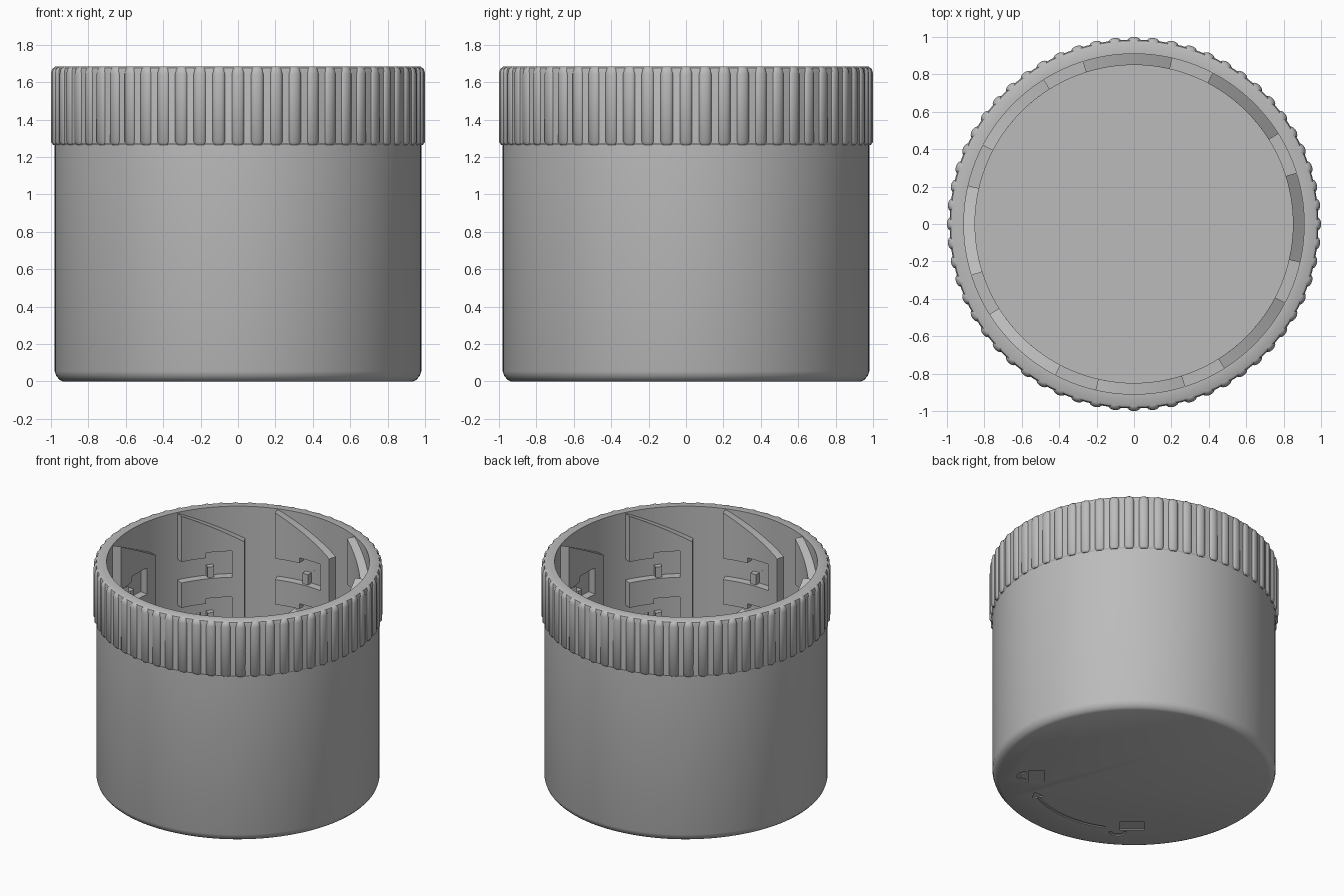
import bpy, bmesh
from math import sin, cos, radians, pi

cube = bpy.data.objects.get("Cube")
if cube:
    bpy.data.objects.remove(cube)

grey = bpy.data.materials.new("mid_grey")
grey.use_nodes = True
grey.diffuse_color = (0.5, 0.5, 0.5, 1)
grey.node_tree.nodes["Principled BSDF"].inputs["Base Color"].default_value = (0.5, 0.5, 0.5, 1)

HEIGHT, RING_Z = 1.685, 1.265
WALL_IN, PAD_IN, LEDGE = 0.91, 0.85, 0.6


def finish(name, bm):
    bmesh.ops.recalc_face_normals(bm, faces=bm.faces)
    mesh = bpy.data.meshes.new(name)
    bm.to_mesh(mesh)
    bm.free()
    mesh.materials.append(grey)
    obj = bpy.data.objects.new(name, mesh)
    bpy.context.collection.objects.link(obj)
    return obj


def loft(bm, rings, closed=True):
    """Skin closed rings of points and cap both ends."""
    rows = [[bm.verts.new(p) for p in ring] for ring in rings]
    n = len(rows[0])
    for a, b in zip(rows, rows[1:]):
        for i in range(n):
            bm.faces.new((a[i], a[(i + 1) % n], b[(i + 1) % n], b[i]))
    bm.faces.new(rows[0])
    bm.faces.new(rows[-1])


def polar(r, deg):
    return r * cos(radians(deg)), r * sin(radians(deg))


def strip(name, pairs, z0, tops):
    """Solid ribbon along pairs of 2D points, with a top height for each pair."""
    bm = bmesh.new()
    loft(bm, [[(*p, z0), (*q, z0), (*q, t), (*p, t)] for (p, q), t in zip(pairs, tops)])
    return finish(name, bm)


def sector(name, r0, r1, a0, a1, z0, t0, t1=None, n=12):
    t1 = t0 if t1 is None else t1
    steps = [i / n for i in range(n + 1)]
    angles = [a0 + (a1 - a0) * s for s in steps]
    return strip(name, [(polar(r0, a), polar(r1, a)) for a in angles], z0,
                 [t0 + (t1 - t0) * s for s in steps])


def cut(obj, cutters):
    bpy.context.view_layer.objects.active = obj
    for c in cutters:
        mod = obj.modifiers.new("cut", "BOOLEAN")
        mod.operation, mod.solver, mod.object = "DIFFERENCE", "EXACT", c
        bpy.ops.object.modifier_apply(modifier=mod.name)
        bpy.data.objects.remove(c)


def smooth(obj, deg=30):
    bpy.ops.object.select_all(action="DESELECT")
    obj.select_set(True)
    bpy.context.view_layer.objects.active = obj
    bpy.ops.object.shade_smooth_by_angle(angle=radians(deg))


# Turned cup with a rounded foot, a collar and an inner ledge
profile = [(0.935, 0), (0.955, 0.01), (0.972, 0.03), (0.98, 0.055), (0.98, RING_Z),
           (0.986, RING_Z + 0.01), (0.986, HEIGHT - 0.025), (0.98, HEIGHT - 0.008),
           (0.965, HEIGHT), (WALL_IN, HEIGHT), (WALL_IN, LEDGE), (PAD_IN, LEDGE), (PAD_IN, 0.08)]
bm = bmesh.new()
loft(bm, [[(*polar(r, i * 3), z) for i in range(120)] for r, z in profile])
cup = finish("cup_body", bm)

# Shallow marks under the base: closed lock, open lock and a curved arrow
DEPTH = 0.008


def flat(pairs):
    return strip("mark_cutter", pairs, -0.05, [DEPTH] * len(pairs))


def lock(angle, shift):
    def place(r, t):
        c, s = polar(1, angle)
        return r * c - t * s, r * s + t * c
    body = flat([(place(0.62, t), place(0.73, t)) for t in (-0.085, 0.085)])
    path = []
    for i in range(13):
        a = pi * i / 12
        path.append(tuple(place(0.75 + w * sin(a), shift + w * cos(a)) for w in (0.04, 0.062)))
    return [body, flat(path)]


START, END = -114, -63
shaft = sector("mark_cutter", 0.71, 0.73, START, END, -0.05, DEPTH)
head = flat([(polar(0.675, END + 0.05), polar(0.765, END + 0.05)),
             (polar(0.719, END + 6), polar(0.721, END + 6))])
cut(cup, lock(-39, 0) + lock(-129, 0.1) + [shaft, head])
smooth(cup)

# Rounded grip ribs around the collar
levels = [(RING_Z, 0.012, 0.8), (RING_Z + 0.015, 0, 1), (HEIGHT - 0.04, 0, 1),
          (HEIGHT - 0.015, 0.006, 0.9), (HEIGHT - 0.002, 0.022, 0.65)]
bm = bmesh.new()
for k in range(60):
    c, s = polar(1, k * 6 - 90)
    rings = []
    for z, inset, wide in levels:
        pts = [(0.95, -0.034 * wide)]
        for i in range(9):
            u = i / 4 - 1
            pts.append((0.984 - inset + 0.016 * (1 - u * u) ** 0.6, 0.034 * wide * u))
        pts.append((0.95, 0.034 * wide))
        rings.append([(r * c - t * s, r * s + t * c, z) for r, t in pts])
    loft(bm, rings)
smooth(finish("grip_ribs", bm), 40)

# Inner locking pads: ramped tops, two stepped slots each, eight around
pad = sector("locking_pad", PAD_IN, WALL_IN + 0.01, -13, 17.5, LEDGE - 0.01, 1.44, HEIGHT - 0.005)
cutters = []
for floor in (1.17, 0.82):
    cutters.append(sector("slot_cutter", 0.8, WALL_IN, -7.3, 25, floor, floor + 0.16))
    cutters.append(sector("slot_cutter", 0.8, WALL_IN, -7.3, 5, floor + 0.1, floor + 0.2))
cut(pad, cutters)
smooth(pad)
stops = [sector("slot_stop", 0.868, WALL_IN + 0.01, 1, 4, z, z + 0.08, n=2) for z in (1.17, 0.82)]
for part in [pad] + stops:
    for k in range(1, 8):
        copy = part.copy()
        copy.name = part.name + "_" + str(k + 1)
        copy.rotation_euler.z = k * pi / 4
        bpy.context.collection.objects.link(copy)
